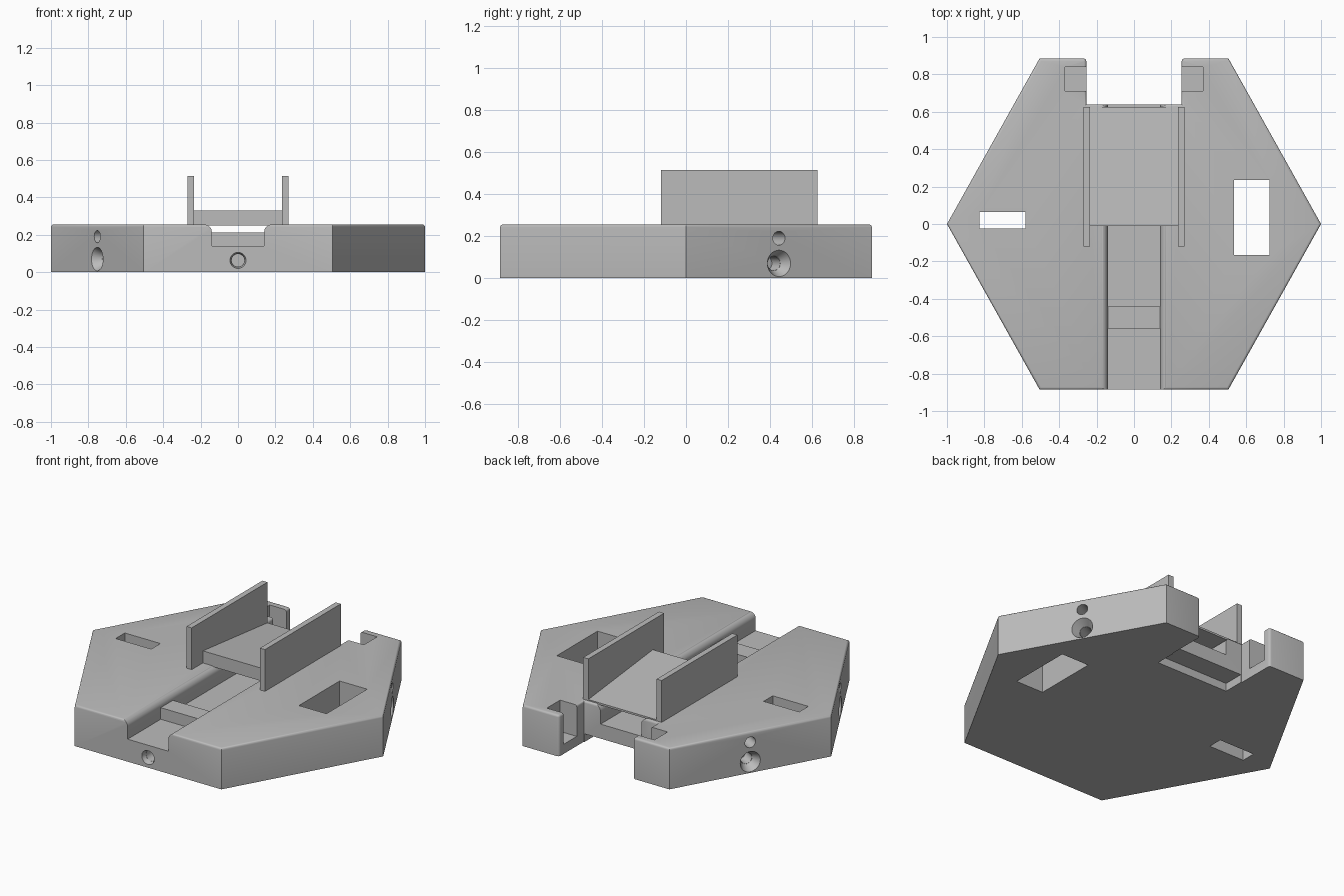
import bpy, bmesh, math
from mathutils import Vector

cube = bpy.data.objects.get("Cube")
if cube:
    bpy.data.objects.remove(cube, do_unlink=True)

grey = bpy.data.materials.new("light_grey")
grey.use_nodes = True
COLOUR = (0.5, 0.5, 0.5, 1)
grey.diffuse_color = COLOUR
grey.node_tree.nodes["Principled BSDF"].inputs["Base Color"].default_value = COLOUR

TOP = 0.255
BACK = 0.885


def make_object(name, bm):
    bmesh.ops.recalc_face_normals(bm, faces=bm.faces[:])
    mesh = bpy.data.meshes.new(name)
    bm.to_mesh(mesh)
    bm.free()
    mesh.materials.append(grey)
    obj = bpy.data.objects.new(name, mesh)
    bpy.context.collection.objects.link(obj)
    return obj


def prism(points, offset):
    """Extrude a closed outline of 3D points along an offset."""
    bm = bmesh.new()
    face = bm.faces.new([bm.verts.new(p) for p in points])
    new = bmesh.ops.extrude_face_region(bm, geom=[face])["geom"]
    verts = [v for v in new if isinstance(v, bmesh.types.BMVert)]
    bmesh.ops.translate(bm, verts=verts, vec=offset)
    return bm


def box(name, x, y, z):
    corners = [(x[0], y[0], z[0]), (x[1], y[0], z[0]), (x[1], y[1], z[0]), (x[0], y[1], z[0])]
    return make_object(name, prism(corners, (0, 0, z[1] - z[0])))


def bevel(bm, edges, width, segments):
    bmesh.ops.bevel(bm, geom=edges, offset=width, segments=segments,
                    profile=0.5, affect='EDGES', clamp_overlap=True)


def cut(target, cutter):
    mod = target.modifiers.new(cutter.name, 'BOOLEAN')
    mod.operation = 'DIFFERENCE'
    mod.solver = 'EXACT'
    mod.object = cutter
    cutter.hide_render = True
    cutter.hide_set(True)
    cutters.append(cutter)


def drill(name, face, z, r1, r2, depth):
    """Tapered cutter entering a side wall at the middle of that face."""
    centre = Vector(face)
    inward = -Vector((face[0] / 0.885 * 1.0, face[1] / 0.885 * 1.0, 0))
    if face[0]:
        inward = -Vector((math.copysign(BACK, face[0]), math.copysign(0.495, face[1]), 0))
    inward.normalize()
    over = 0.01
    wide = r1 + (r1 - r2) / depth * over
    bm = bmesh.new()
    bmesh.ops.create_cone(bm, cap_ends=True, segments=32, radius1=wide, radius2=r2, depth=depth + over)
    obj = make_object(name, bm)
    obj.rotation_mode = 'QUATERNION'
    obj.rotation_quaternion = inward.to_track_quat('Z', 'Y')
    obj.location = Vector((centre.x, centre.y, z)) + inward * (depth - over) / 2
    return obj


cutters = []

# Hexagonal base with an open notch at the back
half = [(0.505, -BACK), (1, 0), (0.505, BACK), (0.255, BACK), (0.255, 0.64)]
outline = half + [(-x, y) for x, y in reversed(half)]
bm = prism([(x, y, 0) for x, y in outline], (0, 0, TOP))
posts = [e for e in bm.edges
         if all(abs(abs(v.co.x) - 0.255) < 0.001 and v.co.y > 0.8 for v in e.verts)
         and abs(e.verts[0].co.z - e.verts[1].co.z) > 0.1]
bevel(bm, posts, 0.015, 3)
bevel(bm, [e for e in bm.edges if all(v.co.z > TOP - 0.001 for v in e.verts)], 0.013, 3)
base = make_object("base", bm)

# Long channel with rounded upper shoulders
R = 0.04
arc = [(0.14 + R - R * math.cos(a), TOP - R + R * math.sin(a))
       for a in [math.radians(90 * i / 8) for i in range(9)]]
side = [(0.14, 0.14)] + arc + [(0.14 + R, 0.4)]
section = side + [(-x, z) for x, z in reversed(side)]
cut(base, make_object("channel_cutter", prism([(x, -1, z) for x, z in section], (0, 1.7, 0))))

# Through windows and the recess under the back edge
cut(base, box("small_window_cutter", (-0.825, -0.58), (-0.025, 0.065), (-0.1, 0.4)))
cut(base, box("large_window_cutter", (0.535, 0.725), (-0.165, 0.235), (-0.1, 0.4)))
cut(base, box("recess_cutter", (-0.25, 0.25), (0.51, 0.7), (-0.1, 0.05)))

# Side pockets in the notch
for s, label in ((1, "left"), (-1, "right")):
    cut(base, box(label + "_pocket_cutter", sorted((s * 0.2, s * 0.37)), (0.71, 0.84), (0.06, 0.4)))

# Pin holes: a plain upper hole and a countersunk lower hole
for i, (sx, sy) in enumerate(((-1, -1), (-1, 1), (1, 1))):
    face = (sx * 0.7525, sy * BACK / 2, 0)
    cut(base, drill(f"upper_hole_cutter_{i}", face, 0.19, 0.033, 0.033, 0.12))
    cut(base, drill(f"sink_cutter_{i}", face, 0.07, 0.063, 0.035, 0.05))
    cut(base, drill(f"lower_hole_cutter_{i}", face, 0.07, 0.034, 0.034, 0.13))
front = (0, -BACK, 0)
cut(base, drill("front_sink_cutter", front, 0.063, 0.043, 0.035, 0.03))
cut(base, drill("front_hole_cutter", front, 0.063, 0.034, 0.034, 0.1))

# Bake the cuts and drop the cutters
graph = bpy.context.evaluated_depsgraph_get()
baked = bpy.data.meshes.new_from_object(base.evaluated_get(graph))
base.modifiers.clear()
base.data = baked
for c in cutters:
    bpy.data.objects.remove(c, do_unlink=True)
bpy.context.view_layer.objects.active = base
base.select_set(True)
bpy.ops.object.shade_smooth_by_angle(angle=math.radians(32))
base.select_set(False)

# Cross bar on the channel floor
box("channel_bar", (-0.14, 0.14), (-0.56, -0.44), (0.135, 0.212))

# Sloping bridge plate and its two upright walls
ramp = [(-0.01, 0.25), (-0.01, 0.33), (0.625, 0.262), (0.625, 0.25)]
make_object("bridge_plate", prism([(-0.237, y, z) for y, z in ramp], (0.474, 0, 0)))
for s, label in ((1, "left"), (-1, "right")):
    box(label + "_wall", sorted((s * 0.235, s * 0.27)), (-0.12, 0.625), (0.25, 0.515))
